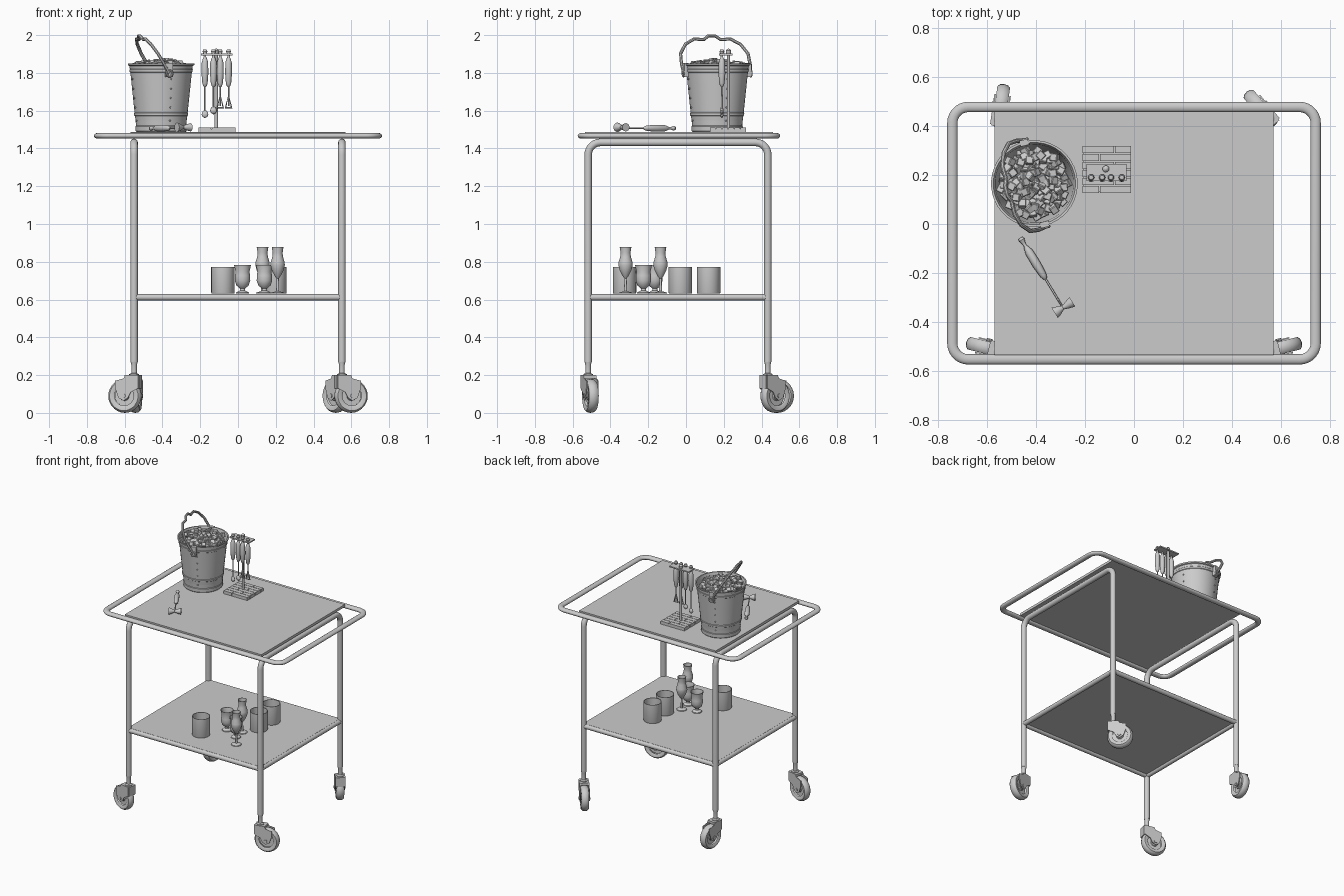
import bpy, bmesh, math, random
from math import sin, cos, pi
from mathutils import Vector, Matrix

if "Cube" in bpy.data.objects:
    bpy.data.objects.remove(bpy.data.objects["Cube"])
random.seed(4)

GREY = (0.6, 0.6, 0.6, 1)
mat = bpy.data.materials.new("plain grey")
mat.use_nodes = True
mat.diffuse_color = GREY
mat.node_tree.nodes["Principled BSDF"].inputs["Base Color"].default_value = GREY


def finish(name, mesh, matrix=None, smooth=True):
    """Link a mesh as a named part."""
    mesh.materials.clear()
    mesh.materials.append(mat)
    ob = bpy.data.objects.new(name, mesh)
    bpy.context.collection.objects.link(ob)
    if matrix:
        ob.matrix_world = matrix
    if smooth:
        bpy.ops.object.select_all(action='DESELECT')
        ob.select_set(True)
        bpy.context.view_layer.objects.active = ob
        bpy.ops.object.shade_smooth_by_angle(angle=math.radians(35))
    return ob


def from_bmesh(name, bm, matrix=None, smooth=True):
    bmesh.ops.recalc_face_normals(bm, faces=bm.faces)
    mesh = bpy.data.meshes.new(name)
    bm.to_mesh(mesh)
    bm.free()
    return finish(name, mesh, matrix, smooth)


def add_box(bm, lo, hi, rot=None):
    lo, hi = Vector(lo), Vector(hi)
    m = Matrix.Translation((lo + hi) / 2) @ (rot or Matrix()) @ Matrix.Diagonal((*(hi - lo), 1))
    bmesh.ops.create_cube(bm, size=1, matrix=m)


def box(name, lo, hi, matrix=None):
    bm = bmesh.new()
    add_box(bm, lo, hi)
    return from_bmesh(name, bm, matrix, False)


def lathe(name, profile, matrix=None, steps=24):
    """Spin (radius, height) pairs about z."""
    bm = bmesh.new()
    vs = [bm.verts.new((r, 0, z)) for r, z in profile]
    es = [bm.edges.new(p) for p in zip(vs, vs[1:])]
    bmesh.ops.spin(bm, geom=vs + es, axis=(0, 0, 1), cent=(0, 0, 0), angle=2 * pi, steps=steps)
    bmesh.ops.remove_doubles(bm, verts=bm.verts, dist=1e-5)
    return from_bmesh(name, bm, matrix)


def tube(name, pts, r, closed=False, matrix=None, res=4):
    """Round tube along a path."""
    cu = bpy.data.curves.new(name, 'CURVE')
    cu.dimensions = '3D'
    cu.bevel_depth, cu.bevel_resolution, cu.use_fill_caps = r, res, True
    sp = cu.splines.new('POLY')
    sp.points.add(len(pts) - 1)
    for p, co in zip(sp.points, pts):
        p.co = (*co, 1)
    sp.use_cyclic_u = closed
    tmp = bpy.data.objects.new(name, cu)
    bpy.context.collection.objects.link(tmp)
    mesh = bpy.data.meshes.new_from_object(tmp.evaluated_get(bpy.context.evaluated_depsgraph_get()))
    bpy.data.objects.remove(tmp)
    return finish(name, mesh, matrix)


def arc(cx, cy, r, a0, a1, n=7):
    return [(cx + r * cos(a0 + (a1 - a0) * i / n), cy + r * sin(a0 + (a1 - a0) * i / n)) for i in range(n + 1)]


def at(x, y, z=0):
    return Matrix.Translation((x, y, z))


# Top handle frame: flattened tube round a rounded rectangle
BACK, FRONT, LEG_X, R = 0.478, -0.553, 0.55, 0.065
ring = []
for i, (sx, cy) in enumerate([(1, BACK - R), (-1, BACK - R), (-1, FRONT + R), (1, FRONT + R)]):
    ring += arc(sx * (0.742 - R), cy, R, i * pi / 2, (i + 1) * pi / 2)
tube("top_frame", [(x, y, 0) for x, y in ring], 0.021, True,
     at(0, 0, 1.467) @ Matrix.Diagonal((1, 1, 0.72, 1)))
box("top_panel", (-0.57, -0.535, 1.468), (0.57, 0.46, 1.487))

# Two bent leg hoops
LB, LF = 0.433, -0.518
for side, sx in (("left", 1), ("right", -1)):
    path = [(LF, 0.27)] + arc(LF + R, 1.432 - R, R, pi, pi / 2) + arc(LB - R, 1.432 - R, R, pi / 2, 0) + [(LB, 0.27)]
    tube(side + "_leg_hoop", [(sx * LEG_X, y, z) for y, z in path], 0.02)

# Lower shelf with rails
box("shelf_panel", (-LEG_X, LF, 0.612), (LEG_X, LB, 0.63))
for name, y in (("front", LF), ("back", LB)):
    tube(name + "_shelf_rail", [(-LEG_X, y, 0.612), (LEG_X, y, 0.612)], 0.017)
for name, x in (("left", LEG_X), ("right", -LEG_X)):
    tube(name + "_shelf_rail", [(x, LF, 0.612), (x, LB, 0.612)], 0.017)

# Swivel casters, each trailing its own way
HOUSING = [(-.03, .2), (.04, .2), (.05, .182), (.095, .17), (.095, .13), (.078, .08),
           (.05, .065), (.025, .08), (.01, .11), (-.03, .13)]
TYRE = [(.052, -.02), (.06, -.025), (.078, -.026), (.087, -.016), (.09, 0),
        (.087, .016), (.078, .026), (.06, .025), (.052, .02)]
HUB = [(0, -.016), (.022, -.016), (.026, -.01), (.053, -.01), (.053, .01), (.026, .01), (.022, .016), (0, .016)]


def caster(name, x, y, angle):
    m = at(x, y) @ Matrix.Rotation(angle, 4, 'Z')
    lathe(name + "_stem", [(0, .19), (.026, .19), (.026, .205), (.015, .21), (.015, .255), (.02, .275), (0, .275)], m, 16)
    bm = bmesh.new()
    for s in (-1, 1):
        f = bm.faces.new([bm.verts.new((px, s * .028, pz)) for px, pz in HOUSING])
        ext = bmesh.ops.extrude_face_region(bm, geom=[f])["geom"]
        bmesh.ops.translate(bm, verts=[v for v in ext if isinstance(v, bmesh.types.BMVert)], vec=(0, s * .006, 0))
    add_box(bm, (-.03, -.028, .183), (.045, .028, .2))
    add_box(bm, (-.035, -.028, .13), (-.028, .028, .2))
    from_bmesh(name + "_fork", bm, m, False)
    w = m @ at(.05, 0, .09) @ Matrix.Rotation(pi / 2, 4, 'X')
    lathe(name + "_tyre", TYRE, w, 28)
    lathe(name + "_hub", HUB, w, 20)
    lathe(name + "_axle", [(0, -.039), (.012, -.039), (.012, .039), (0, .039)], w, 8)


caster("front_left_caster", LEG_X, LF, math.radians(14))
caster("front_right_caster", -LEG_X, LF, math.radians(166))
caster("back_left_caster", LEG_X, LB, math.radians(130))
caster("back_right_caster", -LEG_X, LB, math.radians(82))

# Ice bucket
TOP = 1.487
bucket = at(-0.407, 0.165, TOP) @ Matrix.Rotation(math.radians(14), 4, 'Z')
lathe("bucket", [(0, .012), (.127, .012), (.13, 0), (.135, .005), (.136, .03), (.132, .035), (.139, .085), (.143, .088),
                 (.144, .1), (.141, .103), (.163, .315), (.167, .318), (.168, .33), (.166, .333), (.168, .35),
                 (.176, .354), (.177, .364), (.168, .364), (.16, .34), (.132, .02), (0, .02)], bucket, 40)
bm = bmesh.new()
for k in range(4):
    for z in (.06, .13, .18, .23, .28):
        m = Matrix.Rotation(k * pi / 2 + .1, 4, 'Z') @ at(.132 + .1 * z, 0, z)
        bmesh.ops.create_icosphere(bm, subdivisions=1, radius=.005, matrix=m)
from_bmesh("bucket_rivets", bm, bucket)

# Heaped ice cubes
bm = bmesh.new()
for i in range(110):
    r, a = .138 * math.sqrt((i + .5) / 110), i * 2.39996
    z = .345 + .02 * (1 - r / .14) + random.uniform(-.022, .012)
    rot = Matrix.Rotation(random.uniform(0, 3), 4, 'Z') @ Matrix.Rotation(random.uniform(0, 3), 4, 'X')
    c, h = Vector((r * cos(a), r * sin(a), z)), Vector((.016, .016, .016))
    add_box(bm, c - h, c + h, rot)
bmesh.ops.bevel(bm, geom=bm.edges[:], offset=.003, segments=1, affect='EDGES')
from_bmesh("ice_cubes", bm, bucket, False)

# Wavy leaning handle and its ears
half = [(.182, .31), (.187, .36), (.184, .415), (.15, .465), (.1, .492), (.045, .49), (.02, .508)]
wave = half + [(-y, z) for y, z in reversed(half)]
tube("bucket_handle", [(-.6 * (z - .31), y, z) for y, z in wave], .009, False, bucket, 2)
for s in (-1, 1):
    box("bucket_ear", (-.018, s * .172 - .012, .29), (.018, s * .172 + .012, .365), bucket)
    tube("handle_hook", [(x, s * .184, z) for x, z in arc(0, .31, .016, 0, 2 * pi, 10)[:-1]], .006, True, bucket, 2)

# Slatted stand for bar tools
bm = bmesh.new()
for row in range(6):
    y, split = .127 + row * .0325, -.21 + (.07, .13)[row % 2]
    for x0, x1 in ((-.21, split - .002), (split + .002, -.012)):
        add_box(bm, (x0, y, TOP), (x1, y + .029, 1.51))
add_box(bm, (-.207, .13, TOP), (-.015, .318, 1.503))
from_bmesh("stand_base", bm, None, False)
lathe("stand_post", [(0, 0), (.009, 0), (.009, .41), (.014, .42), (.014, .432), (.006, .44), (0, .442)], at(-.115, .225, TOP), 12)
box("stand_rack", (-.195, .175, 1.893), (-.03, .245, 1.902))

# Bar tools: turned grip and slim shaft
GRIP = [(0, 0), (.009, -.002), (.013, -.012), (.008, -.025), (.006, -.04), (.011, -.05), (.017, -.07),
        (.018, -.13), (.014, -.18), (.009, -.195), (.004, -.2), (.004, -.3), (0, -.3)]
for i, (name, x) in enumerate((("spoon", -.175), ("strainer", -.13), ("opener", -.094), ("fork", -.05))):
    m = at(x, .19, 1.925)
    lathe(name + "_grip", GRIP, m, 12)
    if i < 2:
        lathe(name + "_bowl", [(0, -.02), (.013, -.012), (.018, 0), (.013, .015), (0, .025)],
              m @ at(0, 0, -.345 + .02 * i) @ Matrix.Diagonal((1, .5, 1, 1)), 12)
        tube(name + "_neck", [(0, 0, -.29), (0, 0, -.34)], .004, False, m, 2)
    else:
        tube(name + "_loop", [(0, 0, -.24), (.016, 0, -.31), (-.016, 0, -.31)], .005, True, m, 2)

# Double measure lying on the table
direction = Vector((.165, -.27, 0)).normalized()
q = direction.to_track_quat('-Z', 'Y').to_matrix().to_4x4()
lathe("measure_grip", GRIP, at(-.465, -.055, 1.507) @ q, 12)
lathe("measure_cups", [(0, -.04), (.025, -.04), (.02, -.025), (.008, 0), (.017, .025), (.022, .045), (0, .045)],
      at(-.29, -.342, 1.512) @ Matrix.Rotation(math.radians(32), 4, 'Z') @ Matrix.Rotation(pi / 2, 4, 'Y'), 16)
tube("measure_neck", [(-.33, -.276, 1.507), (-.29, -.342, 1.507)], .004, res=2)

# Glassware on the shelf
SHELF = 0.632
TUMBLER = [(0, 0), (.06, 0), (.062, .005), (.062, .14), (.058, .14), (.057, .015), (0, .015)]
TALL = [(0, 0), (.035, 0), (.034, .005), (.008, .012), (.006, .08), (.014, .09), (.03, .12), (.038, .15), (.037, .165),
        (.028, .195), (.026, .215), (.031, .246), (.028, .246), (.023, .215), (.034, .16), (.026, .12), (0, .1)]
SHORT = [(0, 0), (.034, 0), (.033, .006), (.014, .016), (.013, .026), (.032, .042), (.041, .068), (.04, .095),
         (.037, .115), (.045, .152), (.042, .152), (.034, .115), (.038, .07), (.028, .045), (0, .035)]
for name, profile, spots in (("tumbler", TUMBLER, [(-.08, -.325), (.195, .12), (.195, -.03)]),
                             ("tall_glass", TALL, [(.21, -.32), (.13, -.135)]),
                             ("short_glass", SHORT, [(.024, -.165), (.14, -.225)])):
    for x, y in spots:
        lathe(name, profile, at(x, y, SHELF), 24)
